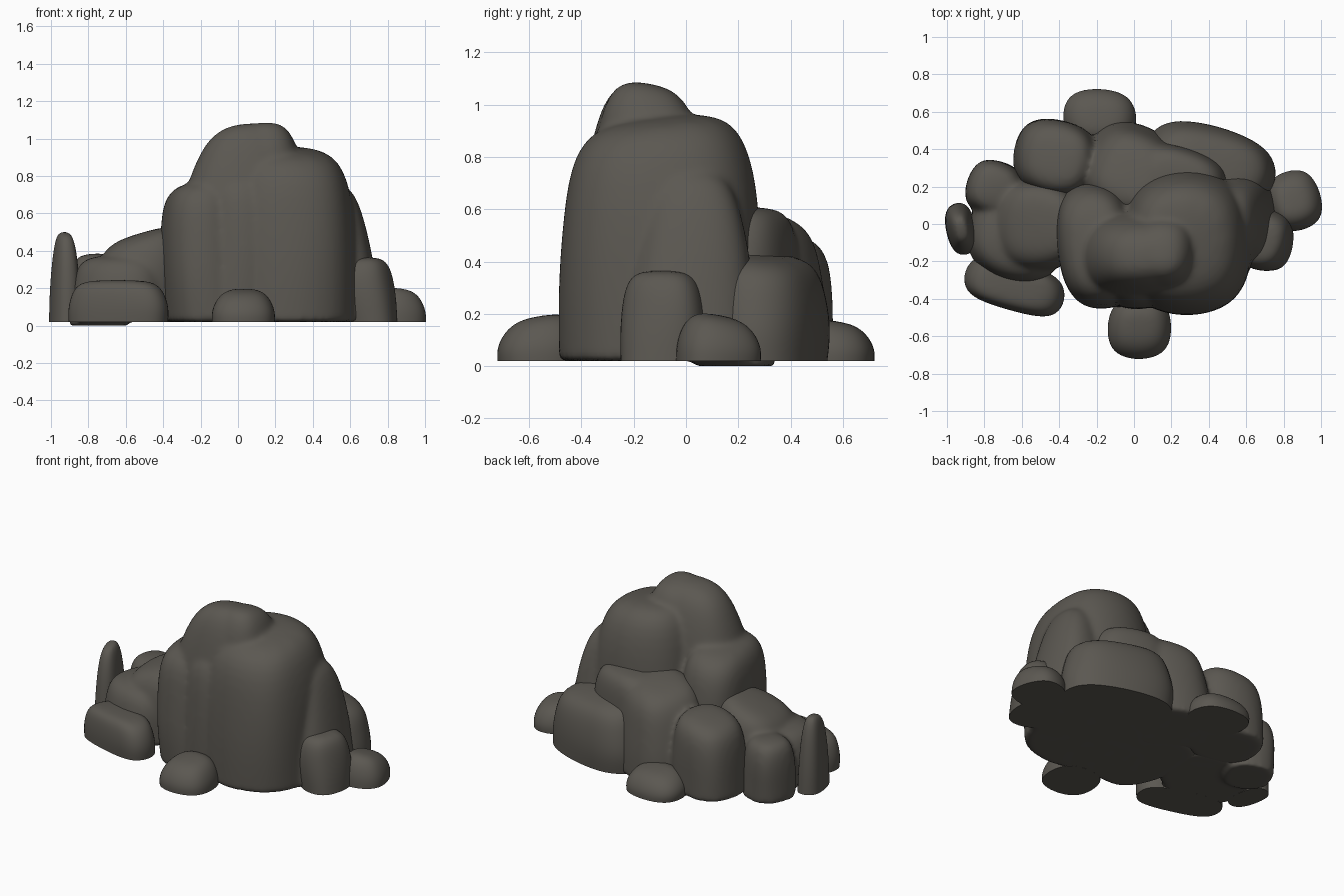
import bpy
import bmesh
import math
from mathutils import Matrix, Vector, noise

cube = bpy.data.objects.get("Cube")
if cube:
    bpy.data.objects.remove(cube)

stone = bpy.data.materials.new("dark warm grey stone")
stone.use_nodes = True
colour = (0.105, 0.097, 0.083, 1)
stone.diffuse_color = colour
stone.node_tree.nodes["Principled BSDF"].inputs["Base Color"].default_value = colour
stone.node_tree.nodes["Principled BSDF"].inputs["Roughness"].default_value = 0.9

SIDES = 12
# Side profiles from the ground up: (width, height) as fractions
BLUNT = ((1, 0), (1.02, .3), (.98, .62), (.86, .92), (.5, 1.02))
DOME = ((1, 0), (1.02, .3), (.9, .65), (.66, .92), (.3, 1.02))
SLOPED = ((1, 0), (.96, .3), (.82, .65), (.64, .92), (.35, 1.02))


def select_only(objects):
    bpy.ops.object.select_all(action="DESELECT")
    for item in objects:
        item.select_set(True)
    bpy.context.view_layer.objects.active = objects[0]


def boulder(name, centre, radii, top, bottom=.02, turn=0, tilt=(0, 0),
            lean=(0, 0), profile=BLUNT, square=.8, rough=.05):
    """Rounded flat-bottomed rock; tilt slopes the crown, lean shifts it."""
    bm = bmesh.new()
    spin = Matrix.Rotation(math.radians(turn), 3, "Z")
    middle = Vector((*centre, 0))
    rings = []
    for width, level in profile:
        ring = []
        for i in range(SIDES):
            a = math.tau * i / SIDES
            c, s = math.cos(a), math.sin(a)
            x = math.copysign(abs(c) ** square, c) * radii[0]
            y = math.copysign(abs(s) ** square, s) * radii[1]
            p = spin @ Vector((x, y, 0)) * width * 1.04
            z = bottom + level * (top - bottom + tilt[0] * p.x + tilt[1] * p.y)
            bump = noise.noise(Vector((p.x, p.y, z)) * 4 + middle * 7)
            p *= 1 + rough * bump * 2
            p += middle + Vector((*lean, 0)) * level
            p.z = z
            ring.append(bm.verts.new(p))
        rings.append(ring)
    for low, high in zip(rings, rings[1:]):
        for i in range(SIDES):
            j = (i + 1) % SIDES
            bm.faces.new((low[i], low[j], high[j], high[i]))
    bm.faces.new(rings[-1])
    base = bm.faces.new(rings[0][::-1])
    crease = bm.edges.layers.float.new("crease_edge")
    for edge in base.edges:
        edge[crease] = 1
    mesh = bpy.data.meshes.new(name)
    bm.to_mesh(mesh)
    bm.free()
    mesh.materials.append(stone)
    rock = bpy.data.objects.new(name, mesh)
    bpy.context.collection.objects.link(rock)
    rounding = rock.modifiers.new("rounding", "SUBSURF")
    rounding.levels = rounding.render_levels = 2
    select_only([rock])
    bpy.ops.object.modifier_apply(modifier=rounding.name)
    bpy.ops.object.shade_smooth_by_angle(angle=math.radians(50))
    return rock


def fuse(name, rocks):
    """Weld overlapping rocks into one mass with soft creases."""
    select_only(rocks)
    bpy.ops.object.join()
    mass = rocks[0]
    mass.name = mass.data.name = name
    weld = mass.modifiers.new("weld", "REMESH")
    weld.mode, weld.voxel_size = "VOXEL", .016
    soften = mass.modifiers.new("soften", "SMOOTH")
    soften.factor, soften.iterations = .5, 10
    for modifier in (weld, soften):
        bpy.ops.object.modifier_apply(modifier=modifier.name)
    bpy.ops.object.shade_smooth_by_angle(angle=math.radians(50))


# Tall central mass
fuse("central_mass", [
    boulder("main_boulder", (.28, -.1), (.35, .38), .94, tilt=(-.06, .1), rough=.03),
    boulder("crest_boulder", (.02, -.16), (.31, .23), 1.07, bottom=.45, turn=4,
            tilt=(.08, -.1), lean=(.03, 0), profile=DOME),
    boulder("crown_boulder", (.15, -.14), (.19, .2), 1.075, bottom=.7,
            tilt=(0, -.2), profile=DOME),
    boulder("right_shoulder", (-.18, -.11), (.22, .34), .76, turn=8,
            tilt=(.15, -.05), lean=(-.03, 0)),
    boulder("front_buttress", (.02, -.22), (.2, .23), .8),
    boulder("left_shoulder", (.57, .02), (.2, .26), .74, lean=(-.06, 0),
            profile=SLOPED),
])

# Rear rocks
fuse("rear_mass", [
    boulder("rear_middle_boulder", (-.03, .3), (.25, .24), .59, turn=-25,
            tilt=(.1, -.2), lean=(.02, -.03)),
    boulder("rear_saddle", (.25, .24), (.26, .18), .6, turn=-20),
    boulder("rear_right_boulder", (-.42, .35), (.22, .21), .5, turn=-10,
            tilt=(.15, -.1)),
])
boulder("rear_left_boulder", (.4, .32), (.35, .2), .42, turn=-14, tilt=(-.1, -.15))

# Low rocks on the right end
fuse("low_mass", [
    boulder("low_terrace", (-.54, -.01), (.25, .25), .49, tilt=(.3, .05),
            lean=(.03, 0)),
    boulder("terrace_skirt", (-.62, -.06), (.27, .25), .37, turn=-20),
    boulder("corner_boulder", (-.75, .19), (.15, .15), .38, bottom=0, turn=-20),
])
boulder("end_spike", (-.925, -.03), (.08, .14), .49, turn=12, tilt=(0, .2),
        profile=SLOPED)
boulder("front_ledge", (-.64, -.33), (.26, .13), .24, turn=-16, square=.7)

# Small rocks around the foot
boulder("front_foot_rock", (.03, -.55), (.17, .16), .19, tilt=(0, .15), profile=DOME)
boulder("rear_foot_rock", (-.18, .57), (.19, .15), .17, tilt=(0, -.15), profile=DOME)
boulder("left_foot_rock", (.71, -.09), (.14, .16), .36, turn=-12, lean=(-.03, 0))
boulder("left_end_rock", (.855, .13), (.14, .16), .19, turn=15, tilt=(-.1, -.2),
        profile=DOME)
